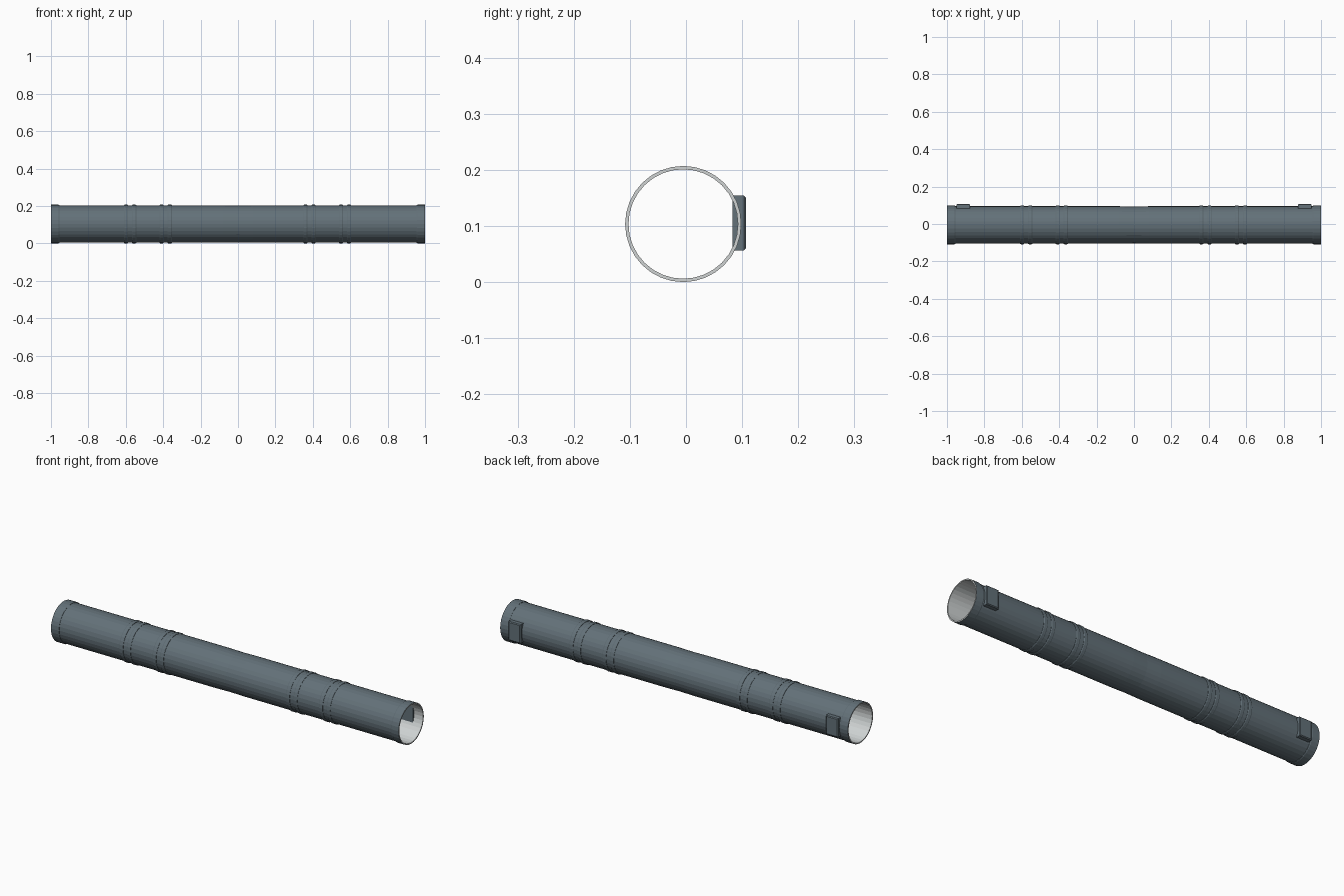
import bpy, bmesh, math

if "Cube" in bpy.data.objects:
    bpy.data.objects.remove(bpy.data.objects["Cube"])

SIDES = 32
YC, ZC = -0.005, 0.1035      # pipe axis


def material(name, rgb):
    m = bpy.data.materials.new(name)
    m.diffuse_color = (*rgb, 1)
    m.use_nodes = True
    m.node_tree.nodes["Principled BSDF"].inputs["Base Color"].default_value = m.diffuse_color
    return m


slate = material("slate_metal", (0.125, 0.165, 0.19))
pale = material("pale_lining", (0.62, 0.65, 0.65))


def finish(name, bm, mats):
    bmesh.ops.recalc_face_normals(bm, faces=bm.faces)
    me = bpy.data.meshes.new(name)
    bm.to_mesh(me)
    bm.free()
    for m in mats:
        me.materials.append(m)
    ob = bpy.data.objects.new(name, me)
    bpy.context.collection.objects.link(ob)
    return ob


def lathe(name, profile, lined=()):
    """Closed (x, radius) profile spun round the pipe axis; 'lined' segments are pale."""
    bm = bmesh.new()
    loops = []
    for x, r in profile:
        loops.append([bm.verts.new((x, YC + r * math.cos(a), ZC + r * math.sin(a)))
                      for a in (2 * math.pi * i / SIDES for i in range(SIDES))])
    n = len(profile)
    for k in range(n):
        a, b = loops[k], loops[(k + 1) % n]
        for i in range(SIDES):
            j = (i + 1) % SIDES
            f = bm.faces.new((a[i], a[j], b[j], b[i]))
            f.material_index = 1 if k in lined else 0
    return finish(name, bm, [slate, pale])


# Main hollow pipe, very slightly waisted at the middle
lathe("pipe", [(-0.99, 0.1), (-0.08, 0.1), (0, 0.0985), (0.08, 0.1), (0.99, 0.1),
               (0.99, 0.0975), (-0.99, 0.0975)], lined=(4, 5, 6))

# End collars with a pale open mouth
for side, s in (("left", -1), ("right", 1)):
    lathe(side + "_collar", [(s * 0.955, 0.0975), (s * 0.955, 0.1015), (s * 0.96, 0.1035),
                             (s, 0.1035), (s, 0.0975)], lined=(3, 4))

# Paired reinforcing rings
for i, x in enumerate((-0.598, -0.555, -0.408, -0.365, 0.36, 0.404, 0.55, 0.594)):
    lathe(f"ring_{i + 1}", [(x - 0.011, 0.099), (x - 0.011, 0.1015), (x - 0.007, 0.1035),
                            (x + 0.007, 0.1035), (x + 0.011, 0.1015), (x + 0.011, 0.099)])

# Mounting pads on the back, with a chamfered outer face
for side, x in (("left", -0.913), ("right", 0.913)):
    bm = bmesh.new()
    bmesh.ops.create_cube(bm, size=1)
    for v in bm.verts:
        v.co.x = x + v.co.x * 0.07
        v.co.y = 0.095 + v.co.y * 0.024
        v.co.z = 0.105 + v.co.z * 0.098
    outer = [e for e in bm.edges if all(v.co.y > 0.1 for v in e.verts)]
    bmesh.ops.bevel(bm, geom=outer, offset=0.004, segments=1, affect='EDGES')
    finish(side + "_mounting_pad", bm, [slate])
